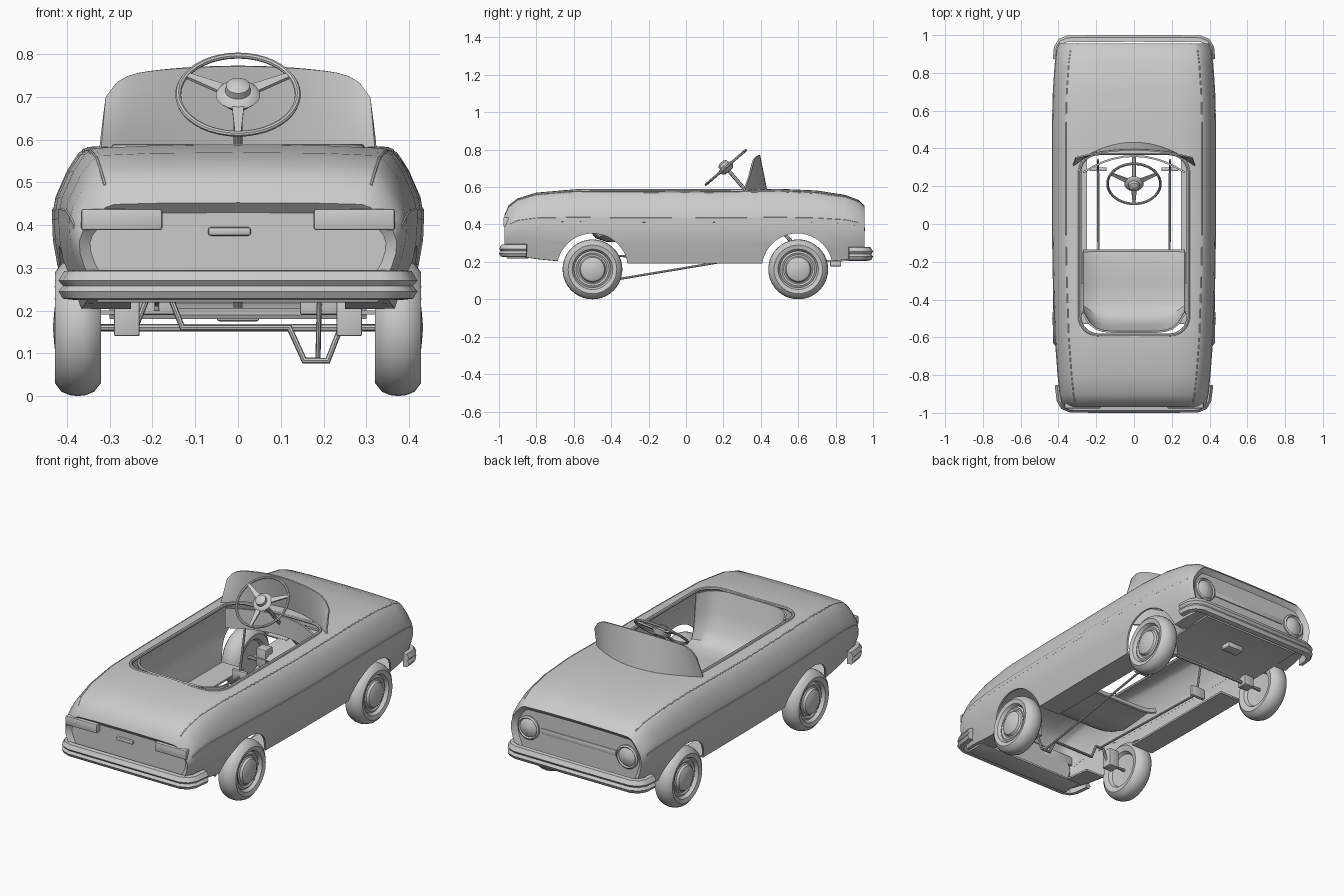
import bpy, bmesh
from math import sin, cos, pi, radians
from mathutils import Vector

if "Cube" in bpy.data.objects:
    bpy.data.objects.remove(bpy.data.objects["Cube"])


def finish(ob, angle=35):
    bpy.ops.object.select_all(action='DESELECT')
    ob.select_set(True)
    bpy.context.view_layer.objects.active = ob
    for m in list(ob.modifiers):
        bpy.ops.object.modifier_apply(modifier=m.name)
    bpy.ops.object.shade_smooth_by_angle(angle=radians(angle))
    return ob


def to_object(name, bm):
    bmesh.ops.recalc_face_normals(bm, faces=bm.faces)
    me = bpy.data.meshes.new(name)
    bm.to_mesh(me)
    bm.free()
    ob = bpy.data.objects.new(name, me)
    bpy.context.collection.objects.link(ob)
    return ob


def loft(name, rings, closed=True, caps=True, thick=0, inset=0, done=True):
    """Skin a list of point rings, optionally capped, inset at the ends and thickened."""
    bm = bmesh.new()
    vs = [[bm.verts.new(p) for p in r] for r in rings]
    n = len(rings[0])
    for a, b in zip(vs, vs[1:]):
        for i in range(n if closed else n - 1):
            j = (i + 1) % n
            bm.faces.new((a[i], a[j], b[j], b[i]))
    if caps:
        ends = [bm.faces.new(vs[0]), bm.faces.new(vs[-1])]
        bmesh.ops.recalc_face_normals(bm, faces=bm.faces)
        if inset:
            for f in ends:
                bmesh.ops.inset_region(bm, faces=[f], thickness=.022, depth=-inset)
    ob = to_object(name, bm)
    if thick:
        m = ob.modifiers.new("thickness", 'SOLIDIFY')
        m.thickness, m.offset = thick, 0
    return finish(ob) if done else ob


def lathe(name, prof, loc, axis, n=40):
    """Revolve (radius, height) points about an axis through loc."""
    q = Vector(axis).to_track_quat('Z', 'Y')
    rings = [[Vector(loc) + q @ Vector((max(r, .0005) * cos(2 * pi * k / n), max(r, .0005) * sin(2 * pi * k / n), h))
              for k in range(n)] for r, h in prof]
    return loft(name, rings)


def tube(name, pts, r, cyclic=False):
    cu = bpy.data.curves.new(name, 'CURVE')
    cu.dimensions, cu.bevel_depth, cu.bevel_resolution, cu.use_fill_caps = '3D', r, 2, True
    sp = cu.splines.new('POLY')
    sp.points.add(len(pts) - 1)
    for p, c in zip(sp.points, pts):
        p.co = (*c, 1)
    sp.use_cyclic_u = cyclic
    ob = bpy.data.objects.new(name, cu)
    bpy.context.collection.objects.link(ob)
    bpy.ops.object.select_all(action='DESELECT')
    ob.select_set(True)
    bpy.context.view_layer.objects.active = ob
    bpy.ops.object.convert(target='MESH')
    return finish(bpy.context.object)


def box(name, loc, size, bevel=.006):
    bm = bmesh.new()
    bmesh.ops.create_cube(bm, size=1)
    for v in bm.verts:
        v.co = Vector([v.co[i] * size[i] + loc[i] for i in range(3)])
    ob = to_object(name, bm)
    if bevel:
        m = ob.modifiers.new("bevel", 'BEVEL')
        m.width, m.segments = bevel, 2
    return finish(ob)


def rounded(z, hx, y0, y1, r, n=8):
    """Rounded rectangle outline at height z."""
    pts = []
    for cx, cy, a in ((hx - r, y1 - r, 0), (r - hx, y1 - r, 90), (r - hx, y0 + r, 180), (hx - r, y0 + r, 270)):
        pts += [(cx + r * cos(radians(a + 90 * k / n)), cy + r * sin(radians(a + 90 * k / n)), z) for k in range(n + 1)]
    return pts


# body stations: y, half width, top height, bottom height
ST = [(-.965, .37, .45, .24), (-.945, .38, .495, .24), (-.9, .39, .53, .235), (-.8, .40, .56, .22),
      (-.6, .415, .577, .2), (-.3, .425, .576, .195), (0, .43, .574, .195), (.3, .43, .577, .195),
      (.5, .43, .58, .195), (.7, .425, .571, .2), (.85, .415, .548, .215), (.92, .405, .522, .22), (.95, .395, .495, .22)]


def section(y, w, t, b):
    half = [(.25, 0), (w - .045, 0), (w - .035, .1), (w - .012, .3), (w - .002, .45), (w, .58), (w - .008, .7),
            (w - .035, .86), (w - .06, .96), (w - .08, .995), (w * .5, 1.01)]
    pts = half + [(0, 1.015)] + [(-x, f) for x, f in reversed(half)]
    return [(x, y, b + (t - b) * f) for x, f in pts]


body = loft("body_shell", [section(*s) for s in ST], closed=False, inset=.022, thick=.01, done=False)

# cutters for cockpit and wheel arches
cut = [loft("cockpit_cutter", [rounded(z, .285, -.585, .37, .1) for z in (.5, .7)])]
for y in (-.5, .595):
    cut.append(lathe("arch_cutter", [(.19, -.6), (.19, .6)], (0, y, .162), (1, 0, 0), 48))
for c in cut:
    m = body.modifiers.new("cut", 'BOOLEAN')
    m.operation, m.object, m.solver = 'DIFFERENCE', c, 'EXACT'
finish(body)
for c in cut:
    bpy.data.objects.remove(c)

# cockpit rim, dashboard
tube("cockpit_rim", rounded(.581, .288, -.588, .373, .1), .009, True)
loft("dashboard", [[(x, .36 - 1.2 * x * x, z) for z in (.47, .53, .578)] for x in [-.27 + .054 * k for k in range(11)]],
     closed=False, caps=False, thick=.01)

# side trim strips and shoulder beads
for s in (-1, 1):
    loft("side_trim", [[(s * (w + dx), y, b + (t - b) * f) for dx, f in ((-.006, .56), (.005, .57), (.005, .63), (-.01, .65))]
                       for y, w, t, b in ST[1:-1]])
    tube("shoulder_bead", [(s * (w - .07), y, b + (t - b) * .985) for y, w, t, b in ST[1:-1]], .005)

# bumpers
def bumper(name, half, sec):
    path = [Vector(p) for p in half] + [Vector((-p[0], p[1])) for p in reversed(half[:-1])]
    rings = []
    for i, p in enumerate(path):
        d = (path[min(i + 1, len(path) - 1)] - path[max(i - 1, 0)]).normalized()
        n = Vector((d.y, -d.x))
        if n.dot(p) < 0:
            n = -n
        rings.append([(p.x + n.x * o, p.y + n.y * o, z) for o, z in sec])
    loft(name, rings)


bumper("rear_bumper", [(-.385, -.85), (-.375, -.93), (-.362, -.953), (-.335, -.964), (0, -.965)],
       [(0, .225), (.025, .228), (.035, .245), (.025, .258), (.035, .27), (.022, .292), (0, .295)])
bumper("front_bumper", [(-.395, .87), (-.39, .93), (-.376, .953), (-.35, .964), (0, .965)],
       [(0, .205), (.025, .21), (.035, .228), (.025, .242), (.035, .255), (.022, .278), (0, .28)])

# lamps, grille, rear panel bar
for s in (-1, 1):
    lathe("headlight", [(.062, -.02), (.064, .012), (.056, .018), (.05, .012), (.035, .022), (0, .027)],
          (s * .30, .93, .375), (0, 1, 0), 32)
    box("tail_light", (s * .272, -.957, .413), (.19, .04, .05))
box("grille_bar", (0, .932, .375), (.46, .012, .03))
box("tail_handle", (-.02, -.95, .385), (.1, .02, .02))

# underside pans
loft("front_pan", [[(x, y, z) for x in (-.3, -.14, .14, .3)] for y, z in ((.57, .185), (.6, .2), (.95, .212))],
     closed=False, caps=False, thick=.01)
box("rear_pan", (0, -.9, .225), (.66, .12, .012), .003)
box("steering_bracket", (0, .8, .19), (.1, .06, .03))

# windscreen
rings = []
for k in range(25):
    t = -1 + k / 12
    top = .6 + .172 * (1 - .15 * t * t - .28 * t ** 12)
    ring = []
    for j in range(5):
        f = j / 4
        ring.append(((.322 - .012 * f) * t, (.43 - .12 * t * t) * (1 - f) + (.392 - .042 * t * t) * f, .582 * (1 - f) + top * f))
    rings.append(ring)
loft("windscreen", rings, closed=False, caps=False, thick=.008)

# bucket seat
prof = [(-.14, .29), (-.15, .318), (-.2, .325), (-.32, .312), (-.42, .31), (-.48, .33), (-.52, .38), (-.548, .47), (-.572, .585)]
rings = []
for y, z in prof:
    back = max(0, (-y - .4) / .17)
    ring = []
    for k in range(17):
        t = -1 + k / 8
        ring.append((.27 * t, y + .1 * back * t ** 6, z + .03 * (1 - back) * t ** 6))
    rings.append(ring)
loft("seat", rings, closed=False, caps=False, thick=.01)

# steering wheel and column
hub, axis = Vector((0, .213, .705)), Vector((0, -.653, .757))
u, v = Vector((1, 0, 0)), Vector((0, .757, .653))
tube("steering_rim", [hub + .14 * (u * cos(2 * pi * k / 40) + v * sin(2 * pi * k / 40)) for k in range(40)], .007, True)
for a in (30, 150, 270):
    d = u * cos(radians(a)) + v * sin(radians(a))
    w = axis.cross(d)
    loft("steering_spoke", [[c + w * h + axis * .004, c - w * h + axis * .004, c - w * h - axis * .004, c + w * h - axis * .004]
                            for c, h in ((hub + d * .02, .016), (hub + d * .14, .007))])
lathe("steering_hub", [(0, -.03), (.03, -.025), (.052, 0), (.045, .008), (.03, .012), (.028, .028), (.015, .036), (0, .037)],
      hub, axis, 24)
tube("steering_column", [hub, hub - axis * .15, (0, .66, .2)], .01)

# wheels and axles
tyre = [(0, -.02), (.09, -.028), (.1, -.045), (.13, -.054), (.15, -.038), (.158, -.018), (.16, 0), (.158, .018), (.15, .038),
        (.13, .053), (.108, .047), (.098, .03), (.088, .036), (.078, .03), (.07, .034), (.064, .046), (.048, .054), (0, .058)]
for y in (-.5, .6):
    for s in (-1, 1):
        lathe("wheel", tyre, (s * .375, y, .16), (s, 0, 0))
        box("axle_bracket", (s * .26, y, .19), (.06, .06, .1), .004)
tube("front_axle", [(-.36, .6, .16), (.36, .6, .16)], .009)
tube("rear_crank_axle", [(-.36, -.5, .16), (-.24, -.5, .16), (-.21, -.5, .235), (-.16, -.5, .235), (-.13, -.5, .16),
                         (.12, -.5, .16), (.155, -.5, .083), (.21, -.5, .083), (.24, -.5, .16), (.36, -.5, .16)], .008)

# pedals with rods
for s, z in ((-1, .235), (1, .085)):
    tube("pedal_rod", [(s * .187, -.5, z), (s * .19, .28, .215)], .006)
    tube("pedal_arm", [(s * .19, .28, .2), (s * .19, .34, .5)], .006)
    box("pedal", (s * .19, .29, .22), (.09, .02, .06))
